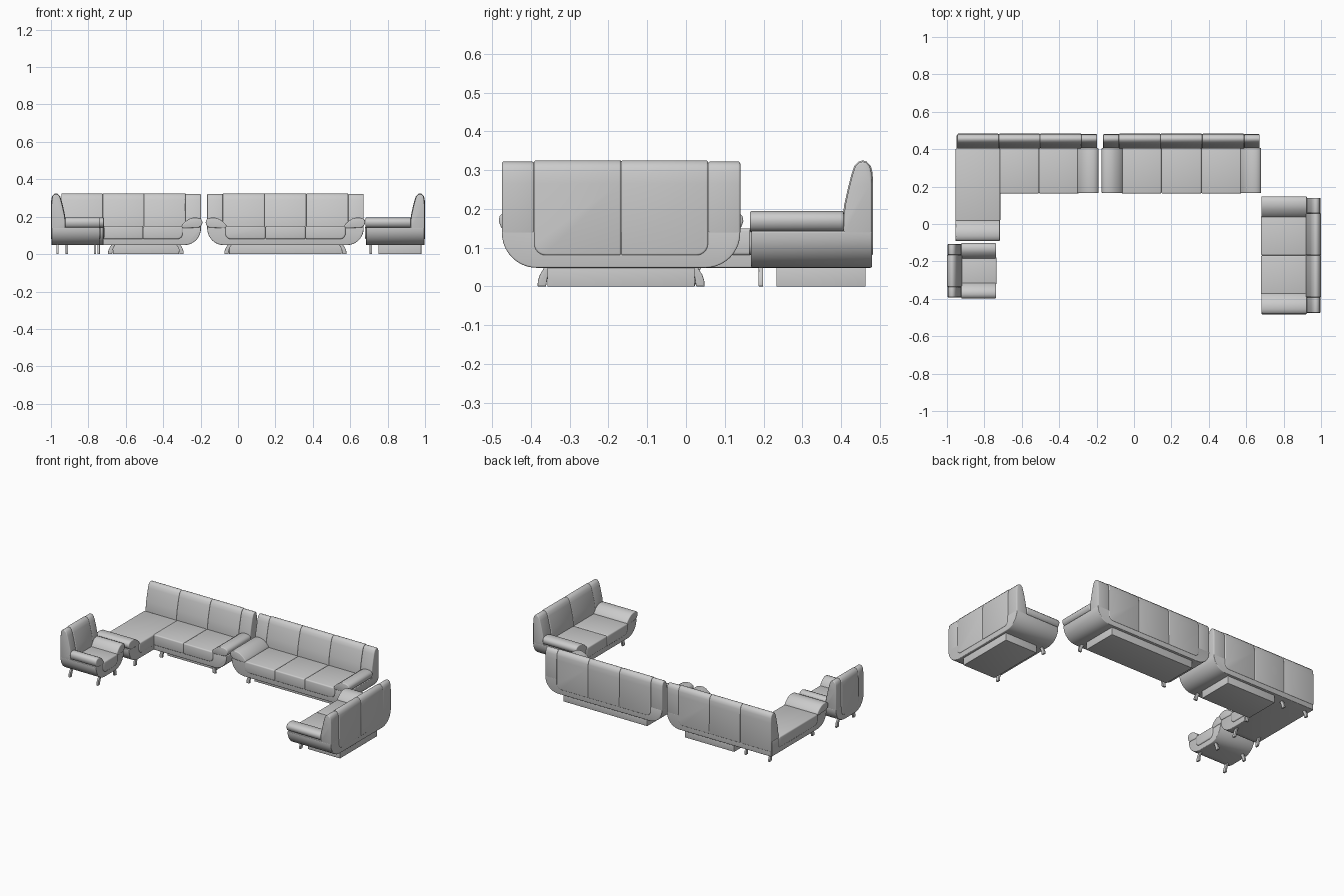
import bpy, bmesh
from math import sin, cos, pi, radians
from mathutils import Matrix

if "Cube" in bpy.data.objects:
    bpy.data.objects.remove(bpy.data.objects["Cube"])


def part(name, profile, axis, a, b, M, bevel=0.0, round_x=None, round_r=0.03):
    """Extrude a 2D profile along local X (profile = y,z) or Y (profile = x,z)."""
    bm = bmesh.new()
    put = (lambda t, u, v: (t, u, v)) if axis == 'X' else (lambda t, u, v: (u, t, v))
    A = [bm.verts.new(put(a, *p)) for p in profile]
    B = [bm.verts.new(put(b, *p)) for p in profile]
    n = len(profile)
    bm.faces.new(A)
    bm.faces.new(B[::-1])
    for i in range(n):
        j = (i + 1) % n
        bm.faces.new((A[j], A[i], B[i], B[j]))
    bmesh.ops.recalc_face_normals(bm, faces=bm.faces)
    # large rounding of the lower outer corners
    if round_x:
        z0 = min(v.co.z for v in bm.verts)
        es = [e for e in bm.edges if all(abs(v.co.z - z0) < 1e-5 and
              any(abs(v.co.x - x) < 1e-5 for x in round_x) for v in e.verts)
              and abs(e.verts[0].co.x - e.verts[1].co.x) < 1e-5]
        bmesh.ops.bevel(bm, geom=es, offset=round_r, segments=6, profile=0.5,
                        affect='EDGES', clamp_overlap=False)
    # soft upholstery edges
    if bevel:
        es = [e for e in bm.edges if e.calc_face_angle(0) > radians(40)]
        bmesh.ops.bevel(bm, geom=es, offset=bevel, segments=3, profile=0.5,
                        affect='EDGES', clamp_overlap=False)
    bmesh.ops.transform(bm, matrix=M, verts=bm.verts)
    bmesh.ops.recalc_face_normals(bm, faces=bm.faces)
    me = bpy.data.meshes.new(name)
    bm.to_mesh(me)
    bm.free()
    me.polygons.foreach_set("use_smooth", [True] * len(me.polygons))
    me.set_sharp_from_angle(angle=radians(35))
    bpy.context.collection.objects.link(bpy.data.objects.new(name, me))


def tub(x0, x1, z0, z1, rl, rr):
    """Rectangle with rounded lower corners."""
    pts = [(x0, z1)]
    for cx, r, start in ((x0 + rl, rl, pi), (x1 - rr, rr, 1.5 * pi)):
        steps = 10 if r else 0
        for i in range(steps + 1):
            t = start + (i / steps if steps else 0) * pi / 2
            pts.append((cx + r * cos(t), z0 + r + r * sin(t)))
    return pts + [(x1, z1)]


def back_profile(d, z0, o):
    """Side outline of the backrest, grown by o."""
    return [(d - .077 - o, z0), (d - .077 - o, .17), (d - .072 - o, .21),
            (d - .062 - o, .255), (d - .053 - o, .29), (d - .046 - o, .31),
            (d - .037, .319 + o), (d - .027, .322 + o), (d - .017, .319 + o),
            (d - .009 + o, .31), (d - .005 + o, .295), (d - .003 + o, .265),
            (d - .003 + o, z0)]


def arm(name, M, x, s, width, y1):
    """Drooping armrest pad; s = 1 at the left end, -1 at the right end."""
    k = width / .105
    pts = [(-.008, .168), (-.006, .181), (.003, .19), (.02, .195), (.042, .195),
           (.062, .189), (.082, .176), (.098, .161), (.105, .15), (.102, .141),
           (.09, .138), (.012, .142), (-.002, .152)]
    part(name, [(x + s * u * k, v) for u, v in pts], 'Y', -.003, y1, M, .005)


def leg(name, M, x, s, y):
    """Blade leg curving outward."""
    pts = [(0, 0), (.001, .015), (.006, .03), (.014, .043), (.02, .055),
           (.045, .055), (.034, .042), (.026, .025), (.022, 0)]
    part(name, [(x + s * u, v) for u, v in pts], 'Y', y - .006, y + .006, M, .002)


def sofa(name, M, w, d, n, wing, pad, left=True, plinth=True, leg_in=.092, skip=0,
         plinth_x=None):
    rl = .09 if left else 0
    x0, x1 = (wing if left else 0), w - wing
    # base shell and seam-divided backrest
    part(name + "_shell", tub(0, w, .048, .143, rl, .09), 'Y', 0, d - .003, M, .004)
    for i, (a, b) in enumerate(([(0, x0)] if left else []) + [(x1, w)]):
        part(f"{name}_back_wing_{i}", back_profile(d, .135, 0), 'X', a, b, M, .005)
    step = (x1 - x0) / n
    for i in range(n):
        ends = ([x0] if i == 0 and left else []) + ([x1] if i == n - 1 else [])
        part(f"{name}_back_panel_{i}", back_profile(d, .08, .003), 'X',
             x0 + i * step, x0 + (i + 1) * step, M, .005, ends)
    # seat cushions
    s0 = (pad - .008) if left else 0
    s1 = w - pad + .008
    if skip:
        s0 = skip
    m = n - 1 if skip else n
    step = (s1 - s0) / m
    for i in range(m):
        prof = tub(s0 + i * step, s0 + (i + 1) * step, .08, .15,
                   .03 if i == 0 and not skip else 0, .03 if i == m - 1 else 0)
        part(f"{name}_seat_cushion_{i}", prof, 'Y', -.006, d - .075, M, .008)
    # armrests
    if left:
        arm(name + "_left_armrest", M, 0, 1, pad, d - .076)
    arm(name + "_right_armrest", M, w, -1, pad, d - .076)
    # plinth and legs
    p0, p1 = plinth_x or (leg_in, w - leg_in)
    for y in ([.025] if plinth else [.025, d - .035]):
        leg(f"{name}_left_leg_{y:.2f}", M, p0, 1, y)
        leg(f"{name}_right_leg_{y:.2f}", M, p1, -1, y)
    if plinth:
        q0, q1 = p0 + .026, p1 - .026
        part(name + "_plinth", [(q0, 0), (q1, 0), (q1, .052), (q0, .052)], 'Y',
             .065, d - .02, M, .001)


def place(x, y, deg):
    return Matrix.Translation((x, y, 0)) @ Matrix.Rotation(radians(deg), 4, 'Z')


# three-seat sofa, two-seat sofa, armchair
sofa("long_sofa", place(-.165, .168, 0), .837, .315, 3, .083, .105)
sofa("loveseat", place(.685, .14, -90), .615, .315, 2, .083, .105)
sofa("armchair", place(-.74, -.392, 90), .284, .26, 1, .057, .076,
     plinth=False, leg_in=.045)

# corner sofa: main run, open at the left where the chaise joins
sofa("corner_sofa", place(-.945, .168, 0), .747, .315, 3, .083, .105,
     left=False, skip=.225, plinth_x=(.25, .655))

# chaise section with an armrest at its front end
C = place(-.72, -.084, 90)
part("chaise_shell", tub(0, .56, .048, .143, .09, 0), 'Y', 0, .228, C, .004)
part("chaise_seat_cushion", tub(.097, .49, .08, .15, .03, 0), 'Y', -.005, .234, C, .008)
arm("chaise_armrest", C, 0, 1, .105, .234)
for y in (.025, .195):
    leg(f"chaise_front_leg_{y}", C, .085, 1, y)
    leg(f"chaise_rear_leg_{y}", C, .545, -1, y)
